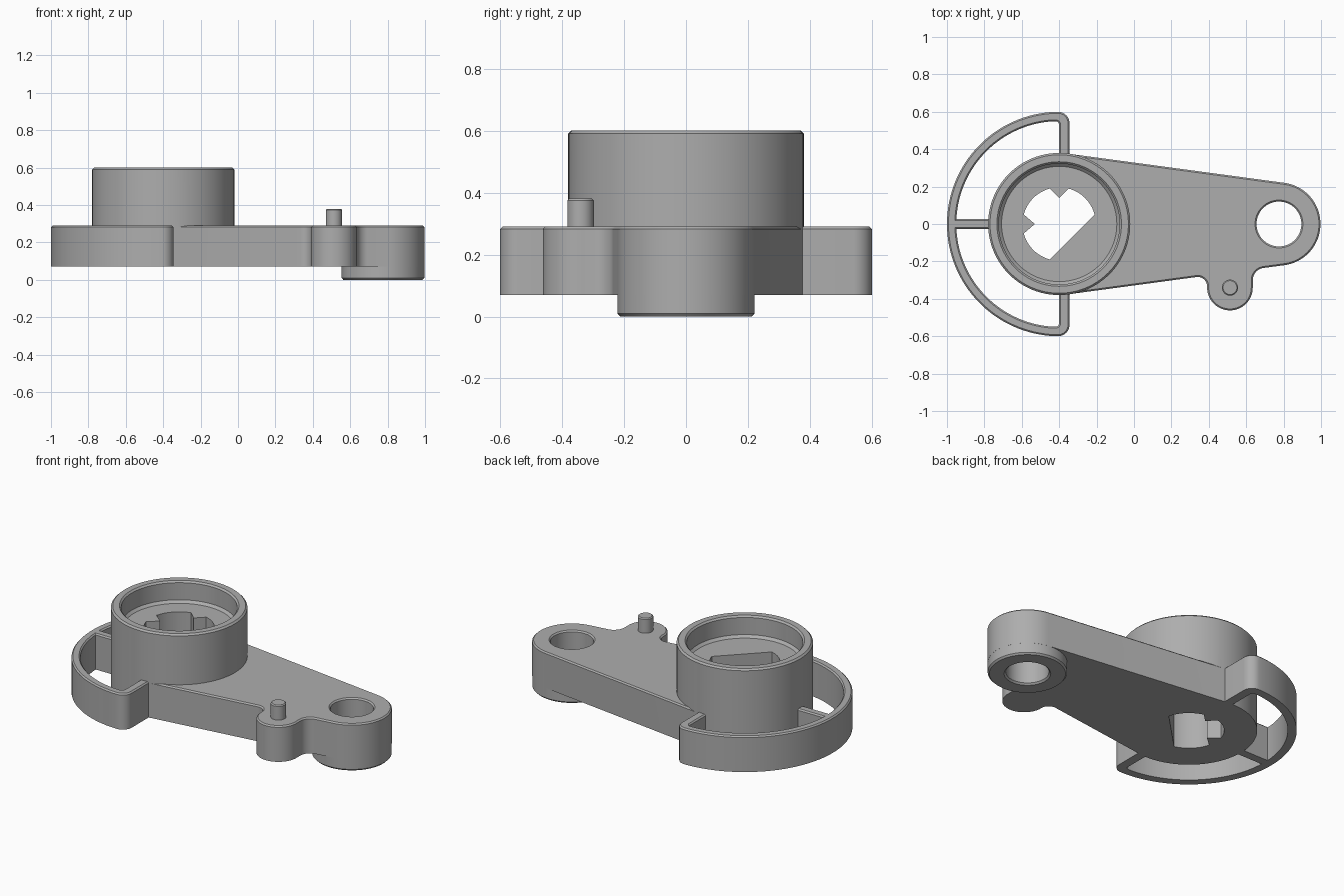
import bpy, bmesh, math
from mathutils import Vector

if "Cube" in bpy.data.objects:
    bpy.data.objects.remove(bpy.data.objects["Cube"])

HUB = (-0.4, 0.0)      # main hub axis
EYE = (0.775, 0.0)     # small end axis
LUG = (0.513, -0.34)   # side lug axis
LOW, TOP = 0.07, 0.29  # plate heights

grey = bpy.data.materials.new("plain grey")
grey.diffuse_color = (0.42, 0.42, 0.42, 1)
grey.use_nodes = True
grey.node_tree.nodes["Principled BSDF"].inputs["Base Color"].default_value = grey.diffuse_color


def finish(name, bm):
    bmesh.ops.remove_doubles(bm, verts=bm.verts, dist=1e-5)
    bmesh.ops.recalc_face_normals(bm, faces=bm.faces)
    me = bpy.data.meshes.new(name)
    bm.to_mesh(me)
    bm.free()
    me.materials.append(grey)
    ob = bpy.data.objects.new(name, me)
    bpy.context.collection.objects.link(ob)
    return ob


def arc(c, r, a0, a1, n):
    """Points on an arc, angles in degrees."""
    out = []
    for i in range(n + 1):
        a = math.radians(a0 + (a1 - a0) * i / n)
        out.append((c[0] + r * math.cos(a), c[1] + r * math.sin(a)))
    return out


def rounded(pts, n=8):
    """Replace each (x, y, radius) corner by a tangent arc."""
    out = []
    for i, p in enumerate(pts):
        b = Vector(p[:2])
        if len(p) == 2:
            out.append(b)
            continue
        u = (Vector(pts[i - 1][:2]) - b).normalized()
        v = (Vector(pts[(i + 1) % len(pts)][:2]) - b).normalized()
        half = u.angle(v) / 2
        c = b + (u + v).normalized() * (p[2] / math.sin(half))
        d = p[2] / math.tan(half)
        s, e = b + u * d - c, b + v * d - c
        for k in range(n + 1):
            w = s.lerp(e, k / n).normalized() * p[2]
            out.append(c + w)
    return out


def prism(name, pts, z0, z1, chamfer=0.0):
    """Extrude an outline, with an optional chamfer round its top."""
    bm = bmesh.new()
    base = bm.faces.new([bm.verts.new((p[0], p[1], z0)) for p in pts])
    ext = bmesh.ops.extrude_face_region(bm, geom=[base], use_keep_orig=True)
    verts = [g for g in ext["geom"] if isinstance(g, bmesh.types.BMVert)]
    bmesh.ops.translate(bm, verts=verts, vec=(0, 0, z1 - z0))
    bmesh.ops.recalc_face_normals(bm, faces=bm.faces)
    if chamfer:
        rim = [e for e in bm.edges if all(v.co.z > z1 - 1e-4 for v in e.verts)]
        bmesh.ops.bevel(bm, geom=rim, offset=chamfer, segments=1,
                        affect='EDGES', profile=0.5)
    return finish(name, bm)


def lathe(name, c, profile, steps=96):
    """Spin an (r, z) profile around a vertical axis."""
    bm = bmesh.new()
    vs = [bm.verts.new((c[0] + r, c[1], z)) for r, z in profile]
    es = [bm.edges.new(pair) for pair in zip(vs, vs[1:])]
    bmesh.ops.spin(bm, geom=vs + es, cent=(c[0], c[1], 0), axis=(0, 0, 1),
                   angle=math.tau, steps=steps)
    return finish(name, bm)


def combine(ob, other, op):
    m = ob.modifiers.new(op.lower(), 'BOOLEAN')
    m.operation, m.object, m.solver = op, other, 'EXACT'
    bpy.context.view_layer.objects.active = ob
    bpy.ops.object.modifier_apply(modifier=m.name)
    bpy.data.objects.remove(other, do_unlink=True)


# Tapered arm: tangent to hub and small end, with a filleted side lug
R, r = 0.379, 0.222
phi = math.degrees(math.acos((R - r) / (EYE[0] - HUB[0])))
tan_up = arc(HUB, R, phi, phi, 1)[0]
tan_low = (tan_up[0], -tan_up[1])
slope = 1 / math.tan(math.radians(phi))


def low_edge(x):
    return tan_low[1] + slope * (x - tan_low[0])


lug_r = 0.122
xl, xr = LUG[0] - lug_r, LUG[0] + lug_r
outline = [tan_up, tan_low, (xl, low_edge(xl), 0.05)]
outline += arc(LUG, lug_r, 180, 360, 32)
outline += [(xr, low_edge(xr), 0.065)]
outline += arc(EYE, r, -phi, phi, 40)
arm = prism("lever_arm", rounded(outline), LOW, TOP, 0.008)

# Hub with round recess in its top
hub = lathe("hub", HUB, [
    (0, LOW), (0.38, LOW), (0.38, 0.59), (0.37, 0.6), (0.333, 0.6),
    (0.323, 0.59), (0.323, 0.485), (0.308, 0.47), (0, 0.47)])
combine(arm, hub, 'UNION')

# Boss below the small end
boss = lathe("boss", EYE, [(0, 0), (0.212, 0), (0.2215, 0.01),
                           (0.2215, 0.2), (0, 0.2)])
combine(arm, boss, 'UNION')

# Round hole through the small end, with eased mouth
hole = lathe("hole_cutter", EYE, [
    (0, -0.1), (0.13, -0.1), (0.13, 0), (0.12, 0.01), (0.12, TOP - 0.008),
    (0.128, TOP), (0.128, 0.4), (0, 0.4)], 64)
combine(arm, hole, 'DIFFERENCE')

# Keyed shaft slot: round with one flat and two pointed teeth
s = 0.196
slot = arc(HUB, s, 15, 75, 14) + [(-0.4, 0.14)]
slot += arc(HUB, s, 105, 165, 14) + [(-0.53, 0.0)]
slot += arc(HUB, s, 195, 255, 14)
cutter = prism("slot_cutter", slot, -0.1, 0.55)
combine(arm, cutter, 'DIFFERENCE')

# Half-round guard with two end spokes
guard_pts = [(-0.345, -0.36), (-0.4, -0.36), (-0.4, -0.55, 0.02)]
guard_pts += arc(HUB, 0.55, 266, 94, 64)
guard_pts += [(-0.4, 0.55, 0.02), (-0.4, 0.36), (-0.345, 0.36),
              (-0.345, 0.6, 0.06)]
guard_pts += arc(HUB, 0.6, 92, 268, 64)
guard_pts += [(-0.345, -0.6, 0.06)]
guard = prism("guard_ring", rounded(guard_pts), LOW, TOP, 0.008)

# Middle spoke between guard and hub
spoke = prism("middle_spoke", [(-0.97, -0.026), (-0.76, -0.026),
                               (-0.76, 0.026), (-0.97, 0.026)], LOW, TOP, 0.008)

# Pin standing on the lug
pin = lathe("lug_pin", LUG, [(0, 0.25), (0.043, 0.25), (0.043, 0.374),
                             (0.037, 0.38), (0, 0.38)], 40)

# Smooth round walls, sharp edges kept
for ob in (arm, guard, spoke, pin):
    bpy.ops.object.select_all(action='DESELECT')
    ob.select_set(True)
    bpy.context.view_layer.objects.active = ob
    bpy.ops.object.shade_smooth_by_angle(angle=math.radians(30))
